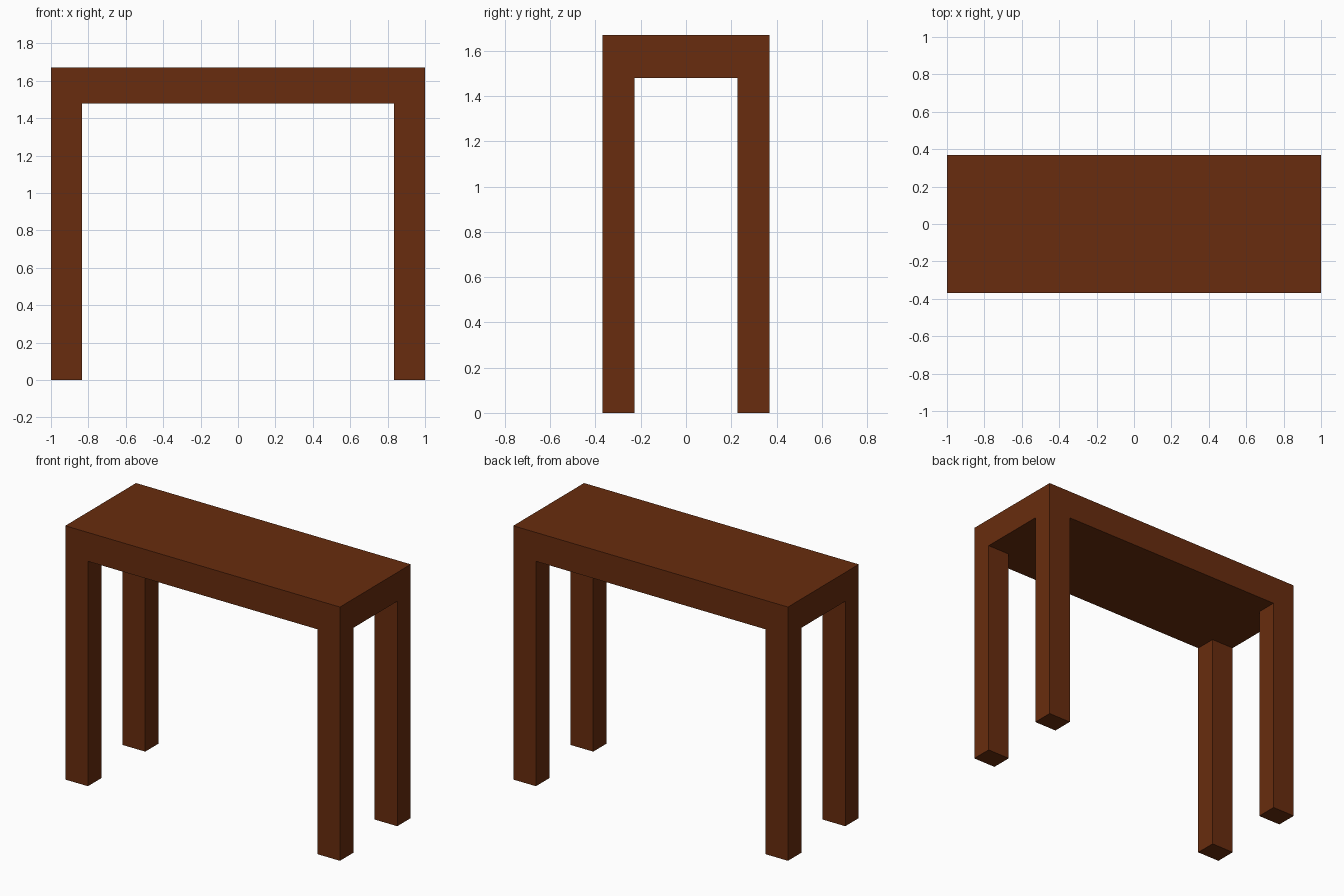
import bpy, bmesh
from mathutils import Vector, Matrix

if "Cube" in bpy.data.objects:
    bpy.data.objects.remove(bpy.data.objects["Cube"])

HALF_X, HALF_Y = 1.0, 0.368
INNER_X, INNER_Y = 0.835, 0.228      # inner faces of the legs
Z_UNDER, Z_TOP = 1.48, 1.67

wood = bpy.data.materials.new("brown wood")
wood.diffuse_color = (0.138, 0.0252, 0.0044, 1)
wood.use_nodes = True
wood.node_tree.nodes["Principled BSDF"].inputs["Base Color"].default_value = wood.diffuse_color

bm = bmesh.new()

# Thick table top
size = Matrix.Diagonal((2 * HALF_X, 2 * HALF_Y, Z_TOP - Z_UNDER, 1))
bmesh.ops.create_cube(bm, size=1, matrix=Matrix.Translation((0, 0, (Z_TOP + Z_UNDER) / 2)) @ size)

# Cut the slab along the inner leg faces
for axis, inner in ((Vector((1, 0, 0)), INNER_X), (Vector((0, 1, 0)), INNER_Y)):
    for side in (-1, 1):
        bmesh.ops.bisect_plane(bm, geom=bm.verts[:] + bm.edges[:] + bm.faces[:],
                               plane_co=axis * inner * side, plane_no=axis)

# Four legs pulled down from the corner faces of the underside
bm.normal_update()
corners = []
for f in bm.faces:
    c = f.calc_center_median()
    if f.normal.z < -0.9 and abs(c.x) > INNER_X and abs(c.y) > INNER_Y:
        corners.append(f)
for f in corners:
    foot = bmesh.ops.extrude_discrete_faces(bm, faces=[f])["faces"][0]
    bmesh.ops.translate(bm, verts=foot.verts[:], vec=(0, 0, -Z_UNDER))

bmesh.ops.recalc_face_normals(bm, faces=bm.faces[:])
mesh = bpy.data.meshes.new("table_top_and_legs")
bm.to_mesh(mesh)
bm.free()
mesh.materials.append(wood)
bpy.context.collection.objects.link(bpy.data.objects.new("table_top_and_legs", mesh))
